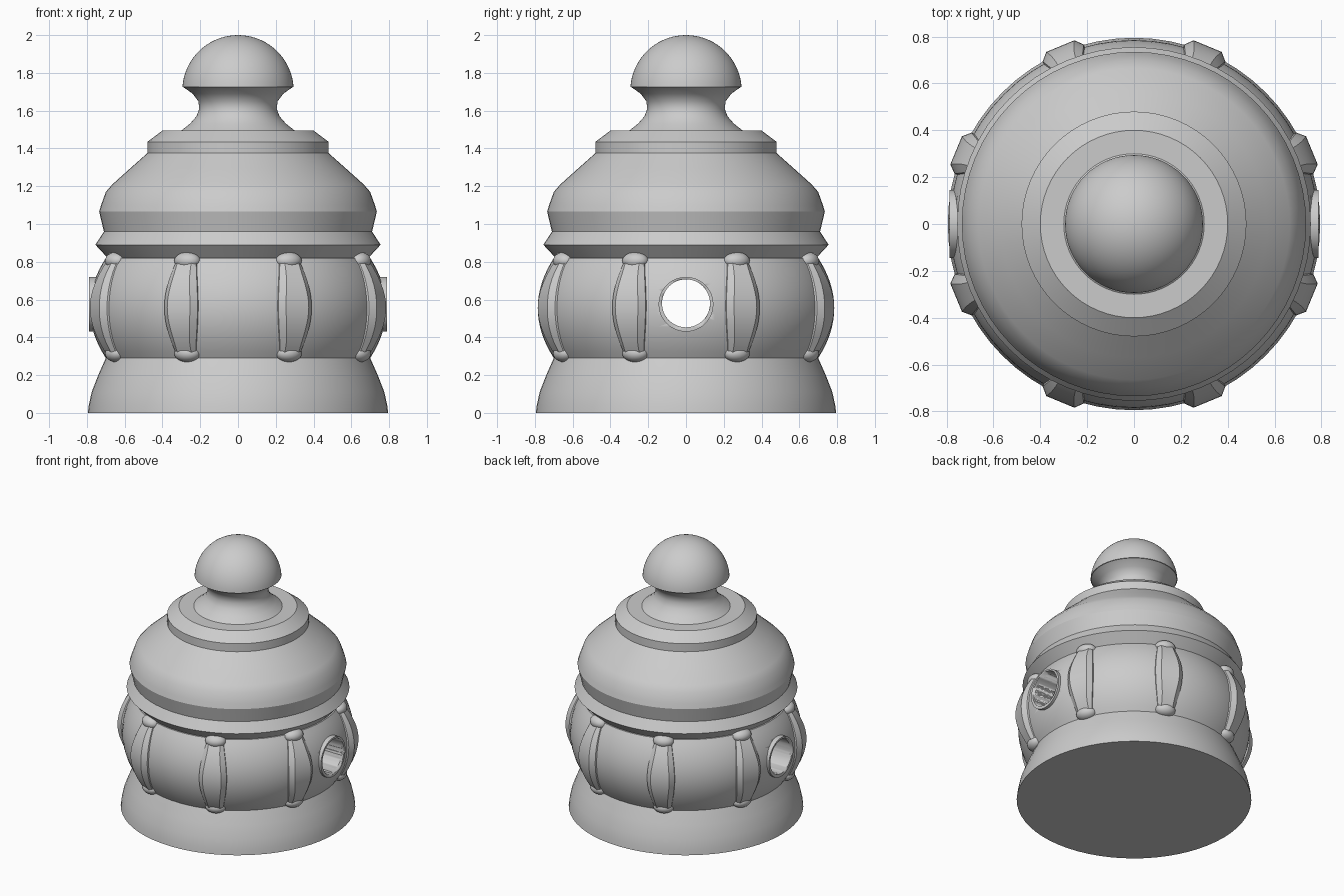
import bpy, bmesh, math
from mathutils import Matrix, Vector

cube = bpy.data.objects.get("Cube")
if cube:
    bpy.data.objects.remove(cube)

grey = bpy.data.materials.new("plain grey")
grey.use_nodes = True
GREY = (0.6, 0.6, 0.6, 1)
grey.diffuse_color = GREY
grey.node_tree.nodes["Principled BSDF"].inputs["Base Color"].default_value = GREY

SEGMENTS = 64


def finish(name, bm, angle=30):
    """Turn a bmesh into a shaded object."""
    bmesh.ops.recalc_face_normals(bm, faces=bm.faces)
    mesh = bpy.data.meshes.new(name)
    bm.to_mesh(mesh)
    bm.free()
    mesh.materials.append(grey)
    obj = bpy.data.objects.new(name, mesh)
    bpy.context.collection.objects.link(obj)
    bpy.ops.object.select_all(action="DESELECT")
    obj.select_set(True)
    bpy.context.view_layer.objects.active = obj
    bpy.ops.object.shade_smooth_by_angle(angle=math.radians(angle))
    return obj


def bridge(bm, rings):
    """Skin a row of closed rings and cap both ends."""
    n = len(rings[0])
    for a, b in zip(rings, rings[1:]):
        for i in range(n):
            j = (i + 1) % n
            bm.faces.new((a[i], a[j], b[j], b[i]))
    bm.faces.new(rings[0])
    bm.faces.new(rings[-1])


def lathe(name, profile, angle=30):
    """Revolve (radius, height) points around the vertical axis."""
    bm = bmesh.new()
    rings = []
    for r, z in profile:
        rings.append([bm.verts.new((r * math.cos(a), r * math.sin(a), z))
                      for a in (math.tau * i / SEGMENTS for i in range(SEGMENTS))])
    bridge(bm, rings)
    return finish(name, bm, angle)


def belly_radius(z):
    return 0.70 + 0.085 * (1 - ((z - 0.555) / 0.265) ** 2)


def cylinder(name, radius, length, z):
    """Cylinder lying along x."""
    bm = bmesh.new()
    place = Matrix.Translation((0, 0, z)) @ Matrix.Rotation(math.pi / 2, 4, "Y")
    bmesh.ops.create_cone(bm, cap_ends=True, segments=48, radius1=radius,
                          radius2=radius, depth=length, matrix=place)
    return finish(name, bm)


# Turned body, from the foot to the knob
lathe("flared_base", [(0.795, 0), (0.79, 0.04), (0.775, 0.11), (0.74, 0.2), (0.70, 0.29)])
belly = lathe("belly", [(belly_radius(z), z) for z in
                        (0.29 + 0.53 * i / 16 for i in range(17))])
lathe("collar", [(0.69, 0.82), (0.755, 0.89), (0.71, 0.96), (0.735, 1.065)], 20)
lathe("dome", [(0.735, 1.065), (0.725, 1.1), (0.70, 1.17), (0.665, 1.21),
               (0.57, 1.295), (0.48, 1.375)], 40)
lathe("top_disc", [(0.48, 1.375), (0.48, 1.435), (0.40, 1.495)])
lathe("neck", [(0.30, 1.495), (0.255, 1.53), (0.22, 1.57), (0.205, 1.61),
               (0.21, 1.65), (0.24, 1.69), (0.29, 1.725)])
KNOB_R = 0.295
lathe("knob", [(KNOB_R * math.cos(a), 1.705 + KNOB_R * math.sin(a)) for a in
               (math.radians(4 + 85.5 * i / 18) for i in range(19))])

# Side-to-side bore with a raised rim at each end
rim = cylinder("bore_rim", 0.145, 1.575, 0.575)
cutter = cylinder("bore_cutter", 0.127, 2, 0.58)
cutter.hide_render = True
for obj in (belly, rim):
    cut = obj.modifiers.new("bore", "BOOLEAN")
    cut.operation = "DIFFERENCE"
    cut.solver = "EXACT"
    cut.object = cutter
    bpy.context.view_layer.objects.active = obj
    bpy.ops.object.modifier_apply(modifier=cut.name)
bpy.data.objects.remove(cutter)

# Eight ribs, each a bulging strap held by a rounded pad at both ends
STEPS = 16
for k in range(8):
    turn = Matrix.Rotation(math.radians(22.5 + 45 * k), 4, "Z")
    bm = bmesh.new()
    rings = []
    for i in range(STEPS + 1):
        t = 2 * i / STEPS - 1
        z = 0.56 + 0.25 * t
        swell = max(0, math.cos(t * math.pi / 2))
        r = belly_radius(z)
        outer = r + 0.025 + 0.012 * swell
        wide, narrow = 0.055 + 0.04 * swell, 0.04 + 0.025 * swell ** 2
        section = [(r - 0.04, -wide), (r + 0.005, -wide), (outer, -narrow),
                   (outer, narrow), (r + 0.005, wide), (r - 0.04, wide)]
        rings.append([bm.verts.new(turn @ Vector((x, y, z))) for x, y in section])
    bridge(bm, rings)
    finish(f"rib_{k + 1}", bm)
    for end, z in (("upper", 0.805), ("lower", 0.315)):
        bm = bmesh.new()
        place = turn @ Matrix.Translation((0.70, 0, z)) @ Matrix.Diagonal((0.055, 0.072, 0.046, 1))
        bmesh.ops.create_uvsphere(bm, u_segments=20, v_segments=12, radius=1, matrix=place)
        finish(f"{end}_rib_pad_{k + 1}", bm)
